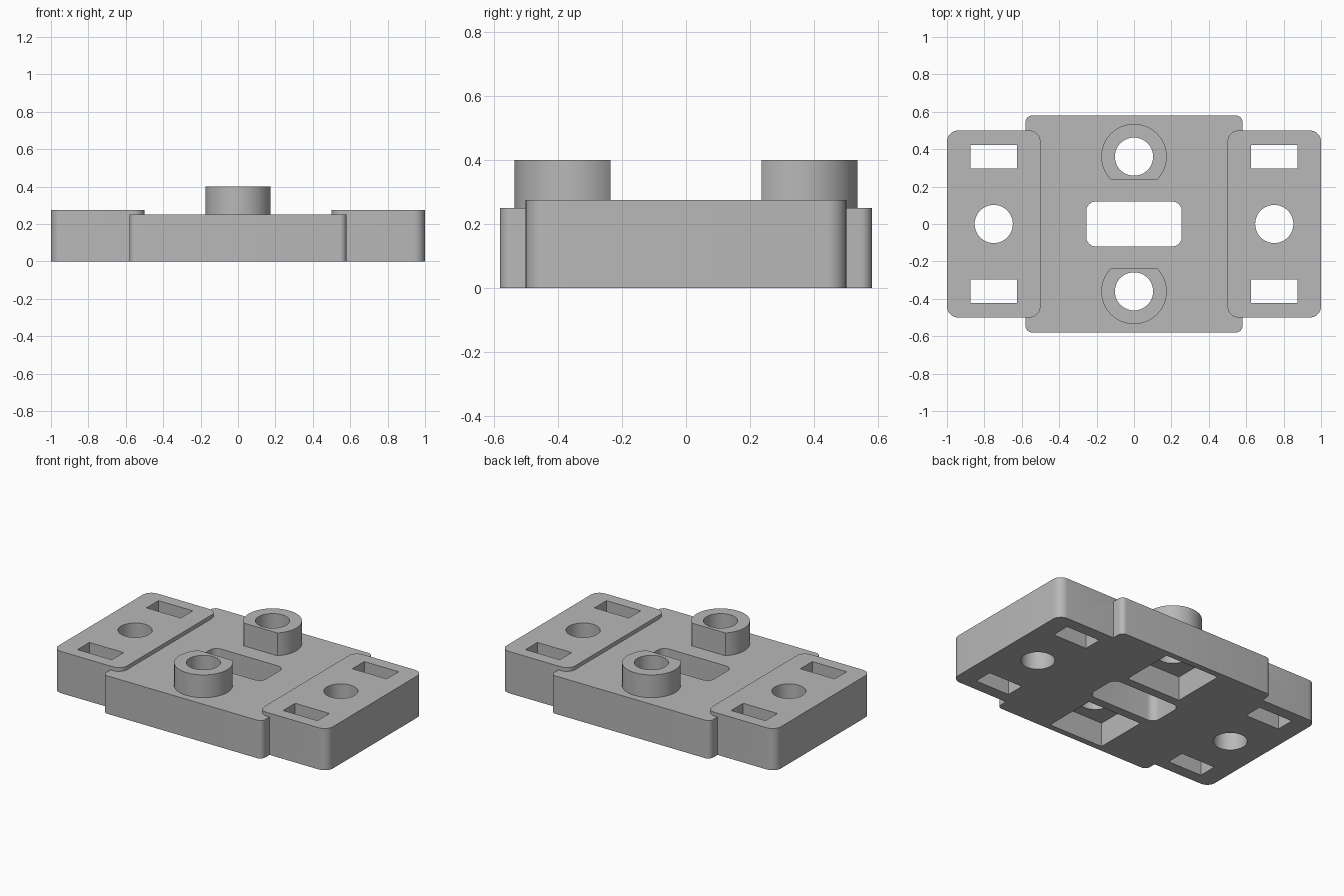
import bpy, bmesh
from math import sin, cos, pi, asin, radians

cube = bpy.data.objects.get("Cube")
if cube:
    bpy.data.objects.remove(cube, do_unlink=True)

grey = bpy.data.materials.new("mid grey")
grey.use_nodes = True
grey.diffuse_color = (0.48, 0.48, 0.48, 1)
grey.node_tree.nodes["Principled BSDF"].inputs["Base Color"].default_value = grey.diffuse_color


def prism(name, outline, z0, z1):
    """Extrude a counter-clockwise outline from z0 to z1."""
    bm = bmesh.new()
    low = [bm.verts.new((x, y, z0)) for x, y in outline]
    high = [bm.verts.new((x, y, z1)) for x, y in outline]
    bm.faces.new(low[::-1])
    bm.faces.new(high)
    n = len(low)
    for i in range(n):
        j = (i + 1) % n
        bm.faces.new((low[i], low[j], high[j], high[i]))
    mesh = bpy.data.meshes.new(name)
    bm.to_mesh(mesh)
    bm.free()
    mesh.materials.append(grey)
    obj = bpy.data.objects.new(name, mesh)
    bpy.context.collection.objects.link(obj)
    return obj


def arc(cx, cy, r, a0, a1, steps):
    return [(cx + r * cos(a0 + (a1 - a0) * i / steps),
             cy + r * sin(a0 + (a1 - a0) * i / steps)) for i in range(steps + 1)]


def rect(cx, cy, hx, hy, r=0):
    """Rectangle outline with optional rounded corners."""
    corners = [(1, 1), (-1, 1), (-1, -1), (1, -1)]
    if not r:
        return [(cx + sx * hx, cy + sy * hy) for sx, sy in corners]
    pts = []
    for k, (sx, sy) in enumerate(corners):
        pts += arc(cx + sx * (hx - r), cy + sy * (hy - r), r, k * pi / 2, (k + 1) * pi / 2, 8)
    return pts


def circle(cx, cy, r):
    return arc(cx, cy, r, 0, 2 * pi, 64)[:-1]


def combine(target, tool, operation):
    """Apply a boolean and discard the tool."""
    mod = target.modifiers.new("boolean", "BOOLEAN")
    mod.operation, mod.solver, mod.object = operation, "EXACT", tool
    bpy.context.view_layer.objects.active = target
    bpy.ops.object.modifier_apply(modifier=mod.name)
    bpy.data.objects.remove(tool, do_unlink=True)


LOW, HIGH = -0.2, 0.6

# Central body; solids run below the floor and are trimmed flush later
bracket = prism("mounting_bracket", rect(0, 0, 0.58, 0.58, 0.035), -0.1, 0.25)

# End pads and round bosses with a flat inner side
for s in (-1, 1):
    combine(bracket, prism("end_pad", rect(s * 0.75, 0, 0.25, 0.5, 0.06), -0.05, 0.275), "UNION")
    flat = asin(0.125 / 0.175)
    outline = [(x, s * y) for x, y in arc(0, 0.36, 0.175, -flat, pi + flat, 56)]
    combine(bracket, prism("boss", outline[::s], 0.2, 0.4), "UNION")

# Flush underside
combine(bracket, prism("floor_cut", rect(0, 0, 2, 2), -1, 0), "DIFFERENCE")

# Central window, bolt holes, nut pockets and strap slots
cuts = [(rect(0, 0, 0.255, 0.12, 0.05), HIGH)]
for s in (-1, 1):
    cuts += [(circle(0, s * 0.36, 0.102), HIGH),
             (circle(s * 0.75, 0, 0.102), HIGH),
             (rect(0, s * 0.36, 0.2, 0.18), 0.16)]
    cuts += [(rect(s * 0.75, t * 0.36, 0.125, 0.062), HIGH) for t in (-1, 1)]
for outline, top in cuts:
    combine(bracket, prism("cutter", outline, LOW, top), "DIFFERENCE")

# Smooth round walls, crisp edges
bpy.ops.object.select_all(action="DESELECT")
bracket.select_set(True)
bpy.context.view_layer.objects.active = bracket
bpy.ops.object.shade_smooth_by_angle(angle=radians(30))
